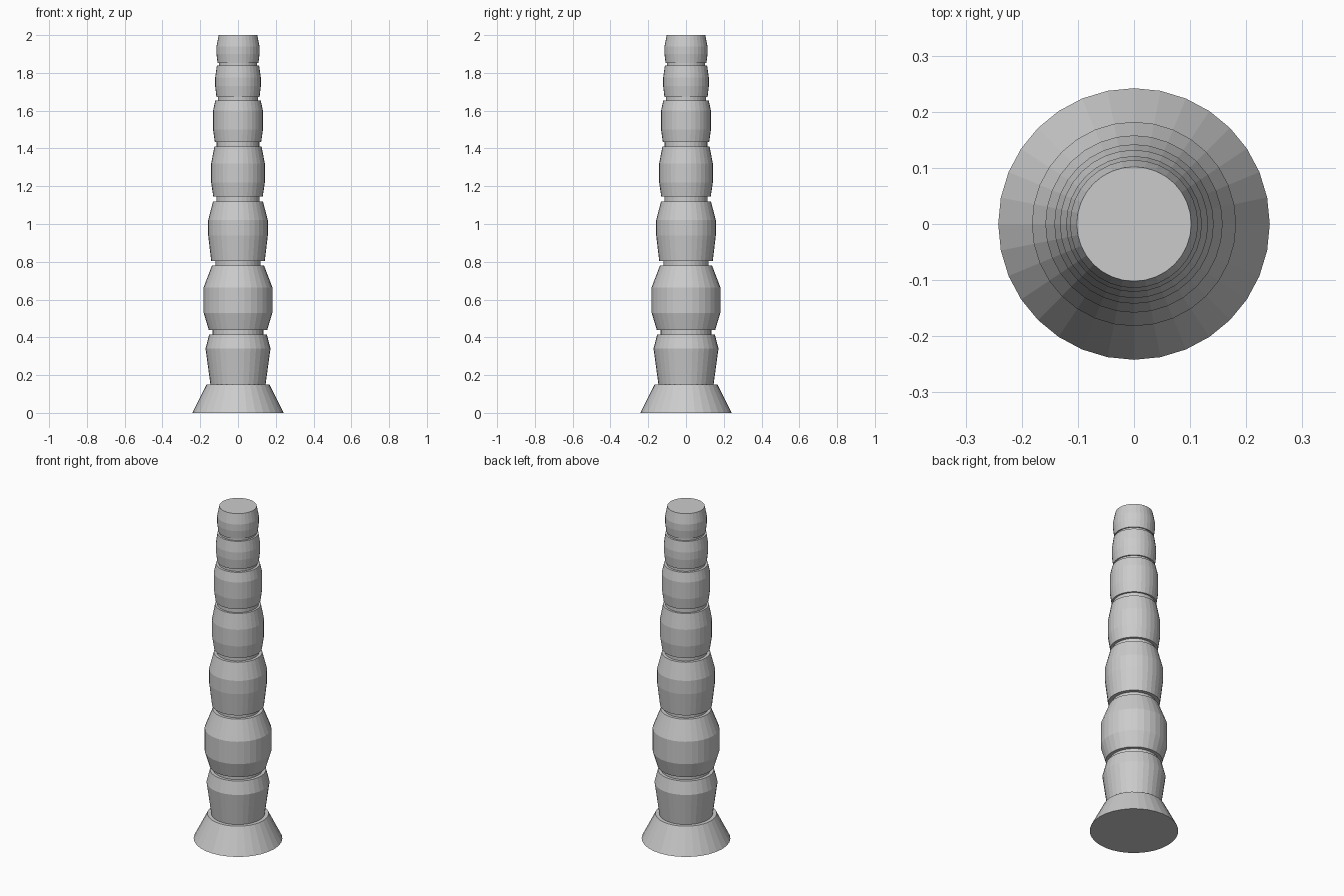
import bpy, bmesh, math

if "Cube" in bpy.data.objects:
    bpy.data.objects.remove(bpy.data.objects["Cube"])

SIDES = 32

stone = bpy.data.materials.new("light_grey")
stone.diffuse_color = (0.6, 0.6, 0.6, 1)
stone.use_nodes = True
stone.node_tree.nodes["Principled BSDF"].inputs["Base Color"].default_value = stone.diffuse_color


def lathe(name, profile, cap_bottom=False, cap_top=False):
    """Turn (radius, z) points, listed bottom to top, round the z axis."""
    bm = bmesh.new()
    rings = []
    for r, z in profile:
        rings.append([bm.verts.new((r * math.cos(2 * math.pi * i / SIDES),
                                    r * math.sin(2 * math.pi * i / SIDES), z))
                      for i in range(SIDES)])
    for a, b in zip(rings, rings[1:]):
        for i in range(SIDES):
            j = (i + 1) % SIDES
            bm.faces.new((a[i], a[j], b[j], b[i]))
    if cap_bottom:
        bm.faces.new(rings[0][::-1])
    if cap_top:
        bm.faces.new(rings[-1])
    me = bpy.data.meshes.new(name)
    bm.to_mesh(me)
    bm.free()
    me.materials.append(stone)
    ob = bpy.data.objects.new(name, me)
    bpy.context.collection.objects.link(ob)
    return ob


# Flared foot with a narrow ledge on top
lathe("foot", [(0.242, 0), (0.167, 0.15), (0.146, 0.15)], cap_bottom=True)

# Barrel sections, bottom to top: outer outline of each
barrels = [
    [(0.146, 0.15), (0.172, 0.34), (0.153, 0.415)],
    [(0.155, 0.44), (0.182, 0.53), (0.182, 0.665), (0.138, 0.78)],
    [(0.142, 0.805), (0.158, 0.94), (0.158, 1.02), (0.132, 1.12)],
    [(0.131, 1.145), (0.142, 1.22), (0.142, 1.32), (0.125, 1.41)],
    [(0.123, 1.435), (0.132, 1.5), (0.132, 1.6), (0.12, 1.655)],
    [(0.114, 1.672), (0.121, 1.73), (0.121, 1.775), (0.112, 1.838)],
    [(0.108, 1.852), (0.114, 1.9), (0.114, 1.94), (0.102, 2.0)],
]
# Radius of the neck above each barrel
necks = [0.135, 0.12, 0.115, 0.113, 0.106, 0.101]

for n, outline in enumerate(barrels):
    pts = list(outline)
    last = n == len(barrels) - 1
    if n > 0:                       # underside shoulder
        pts.insert(0, (necks[n - 1], outline[0][1]))
    if not last:                    # upper shoulder
        pts.append((necks[n], outline[-1][1]))
    lathe(f"barrel_{n + 1}", pts, cap_top=last)
    if not last:                    # recessed neck up to the next barrel
        lathe(f"neck_{n + 1}", [(necks[n], outline[-1][1]),
                                (necks[n], barrels[n + 1][0][1])])
